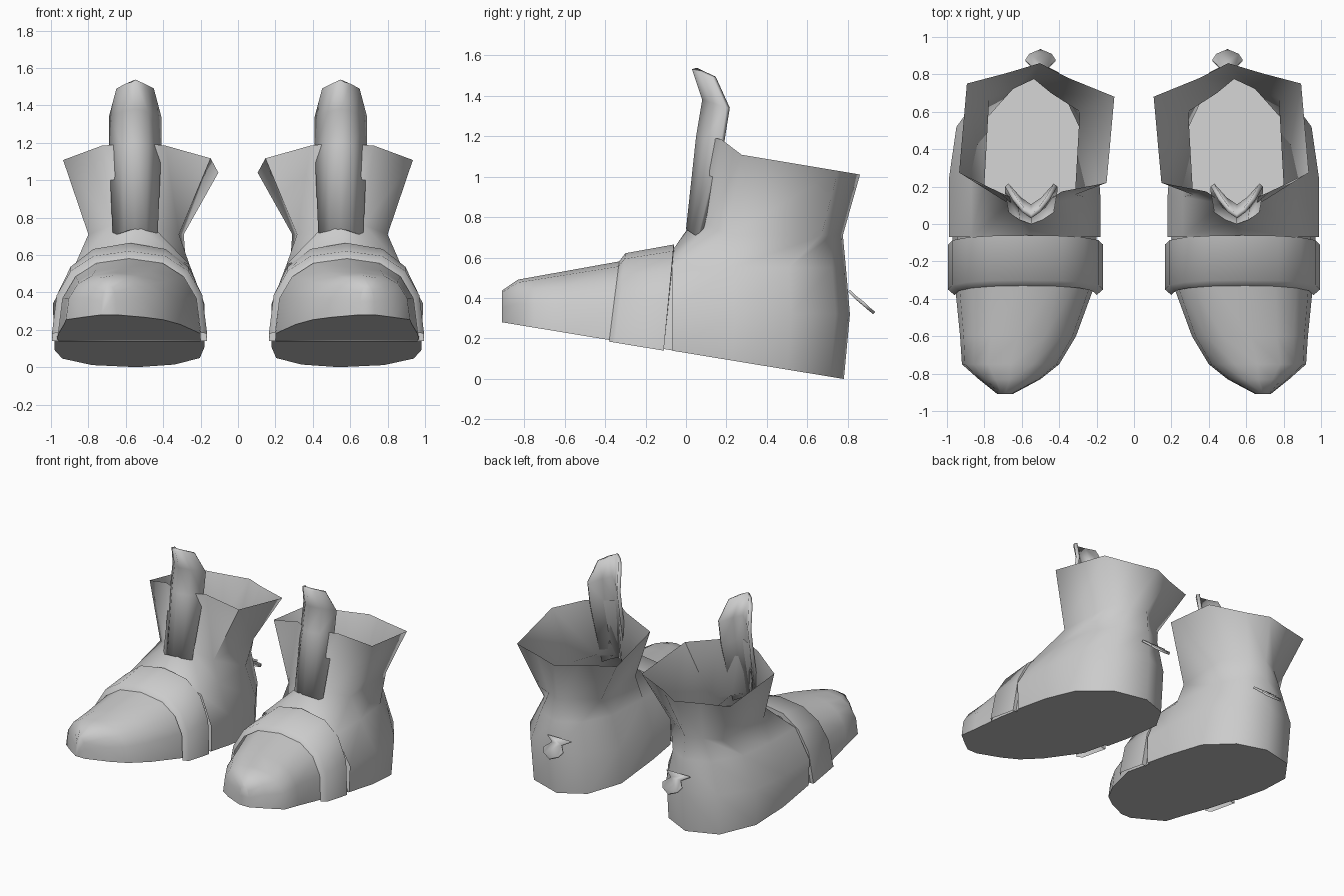
import bpy
import math

default_cube = bpy.data.objects.get("Cube")
if default_cube:
    bpy.data.objects.remove(default_cube, do_unlink=True)

# One plain grey for everything
boot_grey = (0.6, 0.6, 0.6, 1)
material = bpy.data.materials.new("boot_grey")
material.use_nodes = True
material.diffuse_color = boot_grey
shader = material.node_tree.nodes["Principled BSDF"]
shader.inputs["Base Color"].default_value = boot_grey


def mix(start, end, factor):
    return start + (end - start) * factor


def make_pair(name, verts, faces, thickness=0):
    """Build one part and mirror it to the other boot."""
    mesh = bpy.data.meshes.new(name)
    mesh.from_pydata(verts, [], faces)
    mesh.materials.append(material)
    mesh.shade_smooth()
    mesh.set_sharp_from_angle(angle=math.radians(70))
    part = bpy.data.objects.new(name, mesh)
    bpy.context.collection.objects.link(part)
    if thickness:
        solid = part.modifiers.new("thickness", 'SOLIDIFY')
        solid.thickness = thickness
    part.modifiers.new("other_boot", 'MIRROR')


def loft(rings, closed=True, skip=lambda row, column: False):
    """Join equal rings of points with quads."""
    count = len(rings[0])
    verts = [point for ring in rings for point in ring]
    faces = []
    for row in range(len(rings) - 1):
        for column in range(count if closed else count - 1):
            if skip(row, column):
                continue
            first = row * count + column
            second = row * count + (column + 1) % count
            faces.append((first, second, second + count, first + count))
    return verts, faces


# Boot body outlines (across, back) from the front centre round the
# outer side, heel and inner side: square-fronted foot, faceted shaft
FOOT = [(.5, 0), (1, 0), (1, .35), (.95, .67), (.75, .92),
        (.45, 1), (.2, .9), (.03, .65), (0, .25), (0, 0)]
SHAFT = [(.5, 0), (.75, .12), (1, .25), (.95, .86), (.7, .93),
         (.48, 1), (.3, .9), (0, .77), (.05, .18), (.34, .12)]


def body_ring(outline, inner, outer, front, back, height, drop, lift):
    """Fit an outline to a level, falling to the back, front edge lifted."""
    ring = []
    for across, depth in outline:
        raised = lift if depth < .15 and 0 < across < 1 else 0
        ring.append((mix(inner, outer, across), mix(front, back, depth),
                     height - drop * depth + raised))
    return ring


sole = body_ring(FOOT, .18, .98, -.07, .78, .14, .14, 0)
widest = body_ring(FOOT, .18, .99, -.07, .81, .34, .02, .03)
ankle = body_ring(FOOT, .26, .87, -.07, .79, .55, 0, .08)
neck = body_ring(SHAFT, .29, .8, .02, .775, .71, 0, .05)
rim = body_ring(SHAFT, .105, .935, .08, .86, 1.14, .13, .06)

verts, faces = loft(
    [sole, widest, ankle, neck, rim],
    skip=lambda row, column: row < 2 and column in (0, len(FOOT) - 1))
faces.append(tuple(reversed(range(len(FOOT)))))
make_pair("boot_body", verts, faces)


def arch(y, inner, outer, top, lean=0):
    """Rounded arch standing on the sloping sole."""
    base = .13 - .165 * y
    points = []
    steps = 8
    for step in range(steps + 1):
        angle = math.pi * step / steps
        side = math.copysign(abs(math.cos(angle)) ** .8, math.cos(angle))
        up = max(math.sin(angle), 0) ** .8
        points.append((mix(inner, outer, (1 - side) / 2),
                       y - lean * (1 - up), mix(base, top, up)))
    return points


def instep_height(y):
    return .64 + .18 * y


# Forefoot narrowing to a pointed toe
stations = [(-.07, .2, .97, 0), (-.3, .2, .96, 0), (-.6, .31, .93, 0),
            (-.75, .4, .92, 0), (-.83, .5, .83, 0), (-.91, .65, .73, .04)]
sections = [arch(y, inner, outer, instep_height(y) - dip)
            for y, inner, outer, dip in stations]
verts, faces = loft(sections)
tip = len(verts) - len(sections[0])
faces.append(tuple(range(tip, len(verts))))
make_pair("forefoot", verts, faces)

# Raised strap over the instep, blending into the toe in front
strap = [arch(y, .2 - grow, .96 + grow, instep_height(y) + grow, lean=.05)
         for y, grow in ((-.33, 0), (-.3, .035), (-.06, .035), (-.06, 0))]
make_pair("strap", *loft(strap, closed=False))

# Tongue: a curved plate against the shaft, curling forward at the top
tongue = []
for half, y, z, fold in ((.12, 0, .74, .06), (.14, .05, 1.2, .12),
                         (.14, .08, 1.38, .12), (.1, .03, 1.53, .1)):
    row = []
    for across in (-1, -.5, 0, .5, 1):
        bend = abs(across) ** 1.5
        row.append((.55 + half * across, y + fold * bend, z - .04 * bend))
    tongue.append(row)
make_pair("tongue", *loft(tongue, closed=False), thickness=.025)

# Small pronged tab on the heel
half_tab = [(.1, .8, .43), (.04, .83, .4), (.08, .87, .37), (.06, .9, .34)]
tab = [(.5 - half, y, z) for half, y, z in half_tab]
tab.append((.5, .925, .32))
tab += [(.5 + half, y, z) for half, y, z in reversed(half_tab)]
make_pair("heel_tab", tab, [tuple(range(len(tab)))], thickness=.015)
